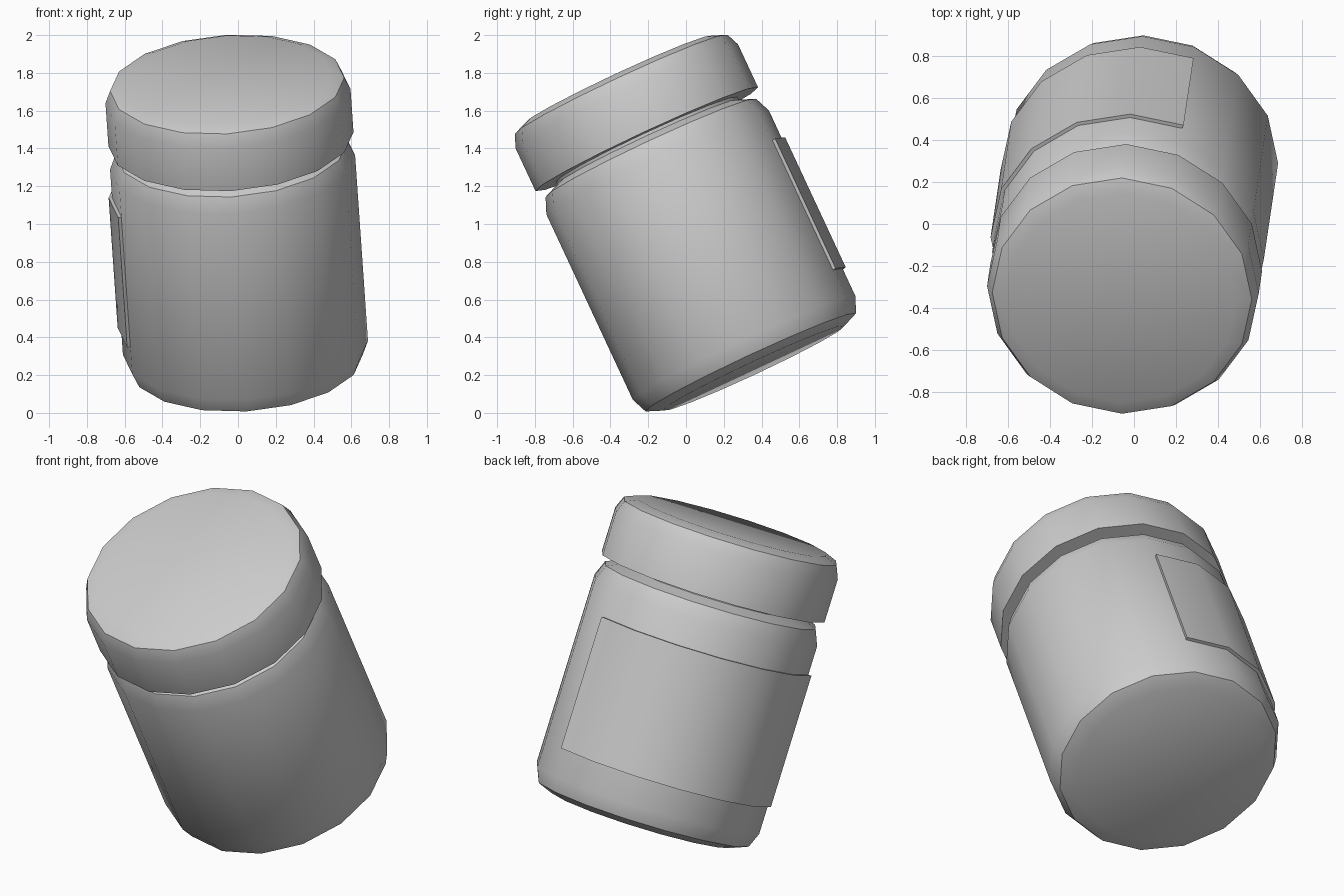
import bpy, bmesh
from math import radians, cos, sin, pi
from mathutils import Matrix, Vector

if "Cube" in bpy.data.objects:
    bpy.data.objects.remove(bpy.data.objects["Cube"])

SIDES = 16
# Leaning pose shared by all the parts
POSE = (Matrix.Translation((0.047, 0.358, 0.236))
        @ Matrix.Rotation(radians(25), 4, 'X')
        @ Matrix.Rotation(radians(-3.6), 4, 'Y'))


def finish(bm, name):
    bmesh.ops.recalc_face_normals(bm, faces=bm.faces)
    mesh = bpy.data.meshes.new(name)
    bm.to_mesh(mesh)
    bm.free()
    ob = bpy.data.objects.new(name, mesh)
    bpy.context.collection.objects.link(ob)
    ob.matrix_world = POSE
    bpy.ops.object.select_all(action='DESELECT')
    ob.select_set(True)
    bpy.context.view_layer.objects.active = ob
    bpy.ops.object.shade_smooth_by_angle(angle=radians(35))
    return ob


def lathe(name, profile, first=0, count=SIDES, closed=False):
    """Sweep an (r, z) profile over `count` of the 16 sides."""
    bm = bmesh.new()
    full = count == SIDES
    rings = []
    for i in range(first, first + count + (0 if full else 1)):
        a = 2 * pi * i / SIDES
        rings.append([bm.verts.new((r * cos(a), r * sin(a), z)) for r, z in profile])
    n = len(profile)
    for i in range(count):
        a, b = rings[i], rings[(i + 1) % len(rings)]
        for j in range(n if closed else n - 1):
            k = (j + 1) % n
            bm.faces.new((a[j], b[j], b[k], a[k]))
    if full:
        # cap the first and last rings
        bm.faces.new([r[0] for r in rings])
        bm.faces.new([r[-1] for r in rings])
    else:
        # cap the two ends of the strip
        bm.faces.new(rings[0])
        bm.faces.new(rings[-1])
    return finish(bm, name)


# Jar body with rounded base and shoulder, and a short neck
lathe("jar_body", [(0.53, 0), (0.615, 0.035), (0.65, 0.12), (0.65, 1.205),
                   (0.615, 1.29), (0.53, 1.325), (0.53, 1.341)])

# Lid with rounded top rim
lathe("lid", [(0.65, 1.341), (0.65, 1.592), (0.621, 1.662), (0.55, 1.691)])

# Wrap-around label on the back left
lathe("label", [(0.64, 0.28), (0.668, 0.28), (0.668, 1.04), (0.64, 1.04)],
      first=3, count=6, closed=True)
